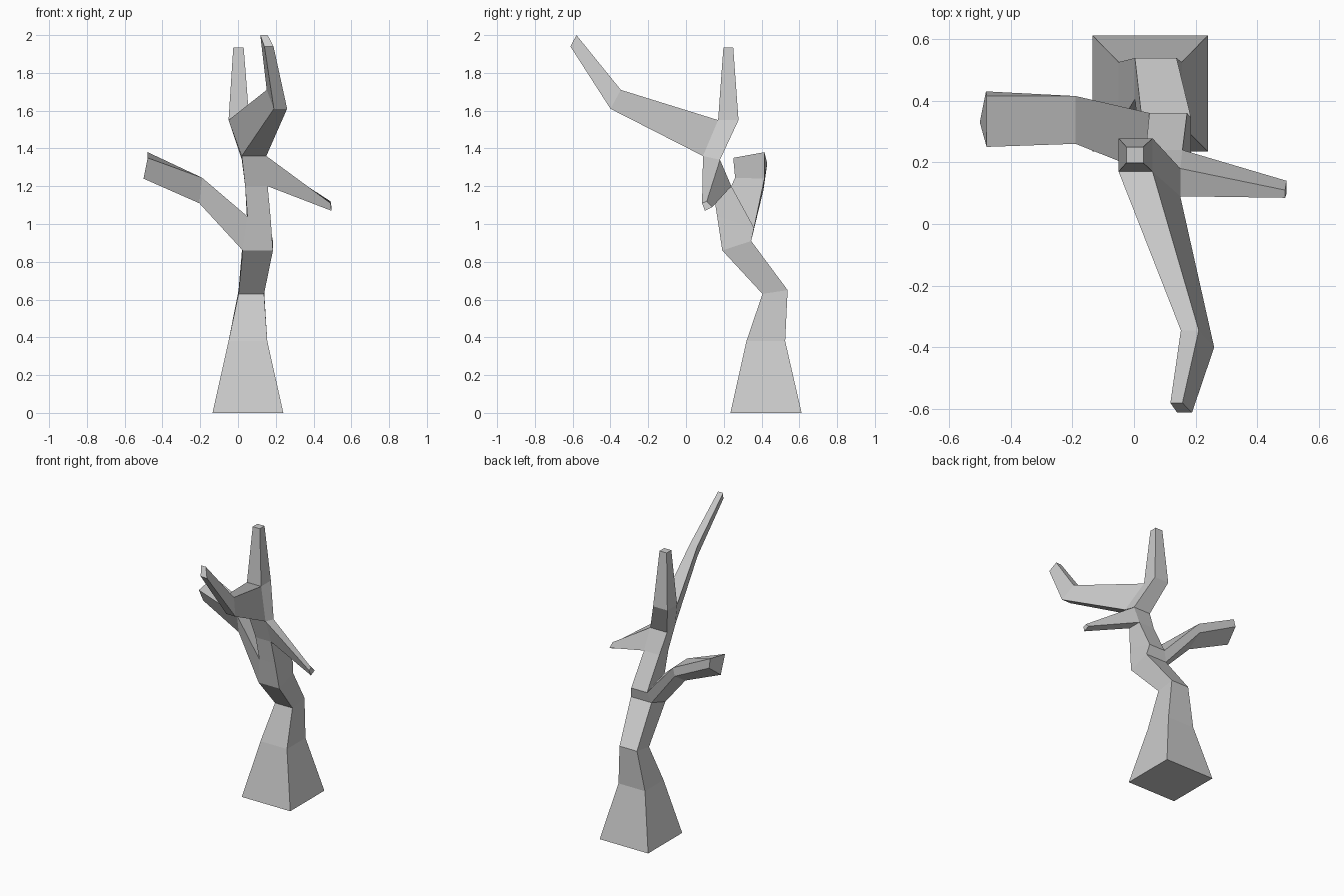
import bpy, bmesh

bm = bmesh.new()


def loft(lower, upper, skip=()):
    """Join two four-sided loops with side faces, leaving out the skipped sides."""
    for i in range(4):
        if i not in skip:
            j = (i + 1) % 4
            bm.faces.new((lower[i], lower[j], upper[j], upper[i]))


# Trunk rings: left x, right x, front y, back y, front z, back z
trunk = [
    (-0.135, 0.24, 0.235, 0.612, 0.0, 0.0),
    (-0.05, 0.155, 0.32, 0.525, 0.38, 0.38),
    (0.003, 0.138, 0.405, 0.538, 0.63, 0.65),
    (0.025, 0.185, 0.192, 0.345, 0.86, 0.91),
    (0.05, 0.172, 0.165, 0.36, 1.04, 0.98),
    (0.038, 0.157, 0.14, 0.24, 1.20, 1.20),
    (0.02, 0.15, 0.09, 0.18, 1.36, 1.34),
    (-0.05, 0.06, 0.17, 0.278, 1.55, 1.55),
    (-0.025, 0.03, 0.198, 0.25, 1.935, 1.935),
]
FRONT, RIGHT, BACK, LEFT = range(4)
rings = [[bm.verts.new(p) for p in ((l, f, zf), (r, f, zf), (r, b, zb), (l, b, zb))]
         for l, r, f, b, zf, zb in trunk]

# Branches: (trunk segment, side) -> cross-sections growing out of that opening
branches = {
    (3, LEFT): [
        [(-0.20, 0.41, 1.18), (-0.205, 0.30, 1.11), (-0.19, 0.26, 1.245), (-0.19, 0.415, 1.24)],
        [(-0.48, 0.43, 1.32), (-0.50, 0.33, 1.24), (-0.478, 0.25, 1.35), (-0.478, 0.415, 1.38)],
    ],
    (5, RIGHT): [
        [(0.495, 0.10, 1.07), (0.495, 0.14, 1.09), (0.49, 0.11, 1.12), (0.49, 0.085, 1.11)],
    ],
    (6, FRONT): [
        [(0.19, -0.40, 1.61), (0.26, -0.40, 1.61), (0.21, -0.345, 1.71), (0.152, -0.345, 1.71)],
        [(0.14, -0.612, 1.94), (0.188, -0.612, 1.94), (0.157, -0.58, 2.0), (0.118, -0.58, 2.0)],
    ],
}

# Trunk skin with openings for branches, plus end caps
for k in range(len(rings) - 1):
    loft(rings[k], rings[k + 1], [s for seg, s in branches if seg == k])
bm.faces.new(rings[0][::-1])
bm.faces.new(rings[-1])

# Branch skins
for (k, s), sections in branches.items():
    t = (s + 1) % 4
    loop = [rings[k][s], rings[k][t], rings[k + 1][t], rings[k + 1][s]]
    for section in sections:
        nxt = [bm.verts.new(p) for p in section]
        loft(loop, nxt)
        loop = nxt
    bm.faces.new(loop)

bmesh.ops.recalc_face_normals(bm, faces=bm.faces)
mesh = bpy.data.meshes.new("bare_tree")
bm.to_mesh(mesh)
bm.free()
bpy.context.collection.objects.link(bpy.data.objects.new("bare_tree", mesh))
